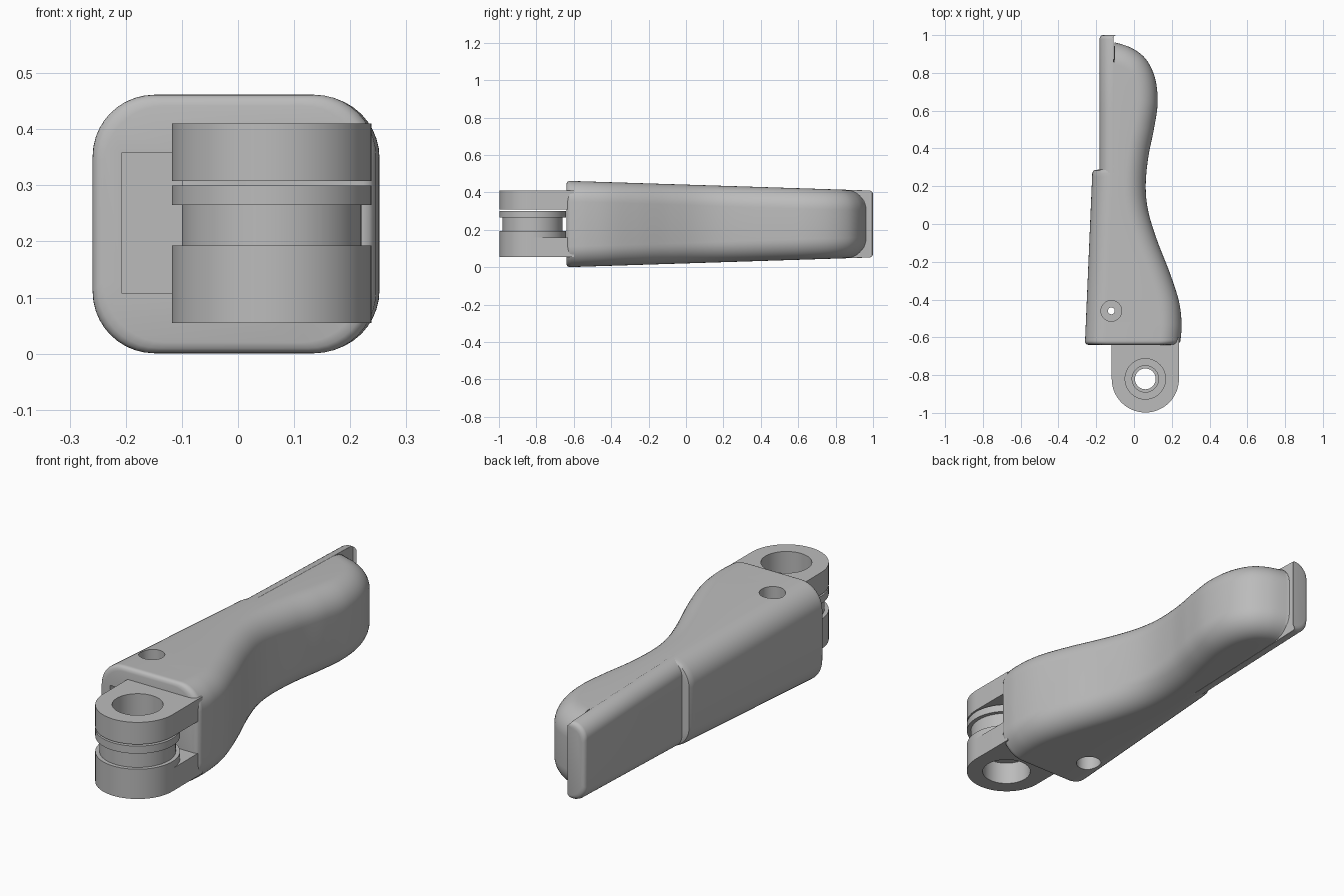
import bpy, bmesh, math
from mathutils import Vector

if "Cube" in bpy.data.objects:
    bpy.data.objects.remove(bpy.data.objects["Cube"], do_unlink=True)

grey = bpy.data.materials.new("plain grey")
grey.use_nodes = True
COLOUR = (0.5, 0.5, 0.5, 1)
grey.diffuse_color = COLOUR
grey.node_tree.nodes["Principled BSDF"].inputs["Base Color"].default_value = COLOUR

MID, FRONT, STEP = 0.231, -0.64, 0.29
PIVOT = (0.06, -0.82)


def make(name, bm):
    bmesh.ops.recalc_face_normals(bm, faces=bm.faces)
    mesh = bpy.data.meshes.new(name)
    bm.to_mesh(mesh)
    bm.free()
    mesh.materials.append(grey)
    ob = bpy.data.objects.new(name, mesh)
    bpy.context.collection.objects.link(ob)
    return ob


def loft(name, rings):
    """Skin a list of equal closed rings and cap both ends."""
    bm = bmesh.new()
    rows = [[bm.verts.new(p) for p in r] for r in rings]
    n = len(rows[0])
    for a, b in zip(rows, rows[1:]):
        for i in range(n):
            bm.faces.new((a[i], a[(i + 1) % n], b[(i + 1) % n], b[i]))
    bm.faces.new(rows[0])
    bm.faces.new(rows[-1])
    return make(name, bm)


def circle(r, z, n=64):
    return [(PIVOT[0] + r * math.cos(2 * math.pi * i / n),
             PIVOT[1] + r * math.sin(2 * math.pi * i / n), z) for i in range(n)]


def cylinder(name, x, y, r, z0, z1):
    rings = [[(px - PIVOT[0] + x, py - PIVOT[1] + y, z) for px, py, z in circle(r, z)]
             for z in (z0, z1)]
    return loft(name, rings)


def box(name, x0, x1, y0, y1, z0, z1):
    return loft(name, [[(x0, y, z0), (x1, y, z0), (x1, y, z1), (x0, y, z1)] for y in (y0, y1)])


def cut(ob, cutters):
    for c in cutters:
        c.hide_render = True
        mod = ob.modifiers.new("cut", "BOOLEAN")
        mod.operation, mod.solver, mod.object = "DIFFERENCE", "EXACT", c
        bpy.context.view_layer.objects.active = ob
        bpy.ops.object.modifier_apply(modifier=mod.name)
        bpy.data.objects.remove(c, do_unlink=True)


def smooth(ob, angle=30):
    bpy.ops.object.select_all(action="DESELECT")
    ob.select_set(True)
    bpy.context.view_layer.objects.active = ob
    bpy.ops.object.shade_smooth_by_angle(angle=math.radians(angle))


def half_height(y):
    return 0.231 - 0.032 * (y - FRONT)


def fillet_inset(d, r=0.02):
    return r - math.sqrt(max(0, r * r - (r - d) ** 2)) if d < r else 0


def section(p, n, left, r_right, r_left, inset=0):
    """Rounded section: right fillet follows normal n, left fillet follows x."""
    steps = [math.pi / 2 * i / 10 for i in range(11)]
    p = p + n * inset
    left += inset
    y_in = (p + n * r_right).y
    h = half_height(y_in) - inset
    upper = []
    for a in steps:
        q = p + n * r_right * (1 - math.cos(a))
        upper.append((max(q.x, left + r_left + 0.002), q.y, h - r_right * (1 - math.sin(a))))
    for a in reversed(steps):
        upper.append((left + r_left * (1 - math.cos(a)), y_in, h - r_left * (1 - math.sin(a))))
    lower = [(x, y, -z) for x, y, z in reversed(upper)]
    return [(x, y, MID + z) for x, y, z in upper + lower]


# Curved handle body
key = [Vector(k) for k in ((0.243, -0.68), (0.246, -0.62), (0.252, -0.53), (0.238, -0.41),
       (0.19, -0.26), (0.12, -0.08), (0.075, 0.07), (0.062, 0.2), (0.075, 0.35),
       (0.105, 0.5), (0.125, 0.64), (0.112, 0.77), (0.065, 0.87), (-0.01, 0.93),
       (-0.108, 0.963), (-0.2, 0.98))]
path = [Vector((0.243, FRONT + d)) for d in (0, 0.003, 0.008, 0.014)]
for a, b, c, d in zip(key, key[1:], key[2:], key[3:]):
    for i in range(10):
        t = i / 10
        path.append(0.5 * (2 * b + (c - a) * t + (2 * a - 5 * b + 4 * c - d) * t ** 2
                           + (3 * b - a - 3 * c + d) * t ** 3))
path.append(key[-2])

rings = []
for i, p in enumerate(path):
    t = path[min(i + 1, len(path) - 1)] - path[max(i - 1, 0)]
    n = Vector((-t.y, t.x * min(1, max(0, (p.y + 0.6) / 0.1)))).normalized()
    y_in = p.y + n.y * 0.11
    if y_in < STEP:
        left = -0.26 + 0.043 * (y_in - FRONT) + fillet_inset(STEP - y_in)
        r_left = 0.11
    else:
        left, r_left = -0.11, 0.004
    rings.append(section(p, n, left, 0.11, r_left, fillet_inset(p.y - FRONT)))
body = loft("handle_body", rings)

# Screw hole with counterbores, and the front pocket
sx, sy = -0.12, -0.46
cut(body, [cylinder("screw_hole", sx, sy, 0.018, -0.1, 0.6),
           cylinder("top_bore", sx, sy, 0.055, 0.34, 0.6),
           cylinder("bottom_bore", sx, sy, 0.055, -0.1, 0.12),
           box("pocket", -0.207, -0.1, -0.7, -0.52, 0.107, 0.358)])
smooth(body)

# Side plate running past the rear end
plate_rings = []
for y in (0.2, 0.6, 0.98, 0.987, 0.994, 0.998, 1.0):
    e = fillet_inset(1.0 - y)
    plate_rings.append(section(Vector((-0.108, y)), Vector((-1, 0)), -0.182, 0.002, 0.068, e * 0.9))
smooth(loft("side_plate", plate_rings))


# Hinge lugs
def lug(name, z0, z1):
    r, back = 0.178, -0.6
    arc = [(PIVOT[0] + r * math.cos(a), PIVOT[1] + r * math.sin(a))
           for a in (math.pi * (1 + i / 32) for i in range(33))]
    outline = arc + [(PIVOT[0] + r, back), (PIVOT[0] - r, back)]
    ob = loft(name, [[(x, y, z) for x, y in outline] for z in (z0, z1)])
    cut(ob, [cylinder("lug_bore", *PIVOT, 0.107, z0 - 0.1, z1 + 0.1)])
    smooth(ob)


lug("upper_lug", 0.308, 0.41)
lug("lower_lug", 0.055, 0.16)

# Flanged bushing between the lugs: a closed profile turned about the pivot
profile = [(0.07, 0.16), (0.178, 0.16), (0.178, 0.193), (0.16, 0.193), (0.16, 0.265),
           (0.178, 0.265), (0.178, 0.3), (0.07, 0.3), (0.07, 0.285), (0.055, 0.285),
           (0.055, 0.175), (0.07, 0.175)]
bm = bmesh.new()
rows = [[bm.verts.new(p) for p in circle(r, z)] for r, z in profile]
for a, b in zip(rows, rows[1:] + rows[:1]):
    for i in range(len(a)):
        j = (i + 1) % len(a)
        bm.faces.new((a[i], a[j], b[j], b[i]))
smooth(make("hinge_bushing", bm))
